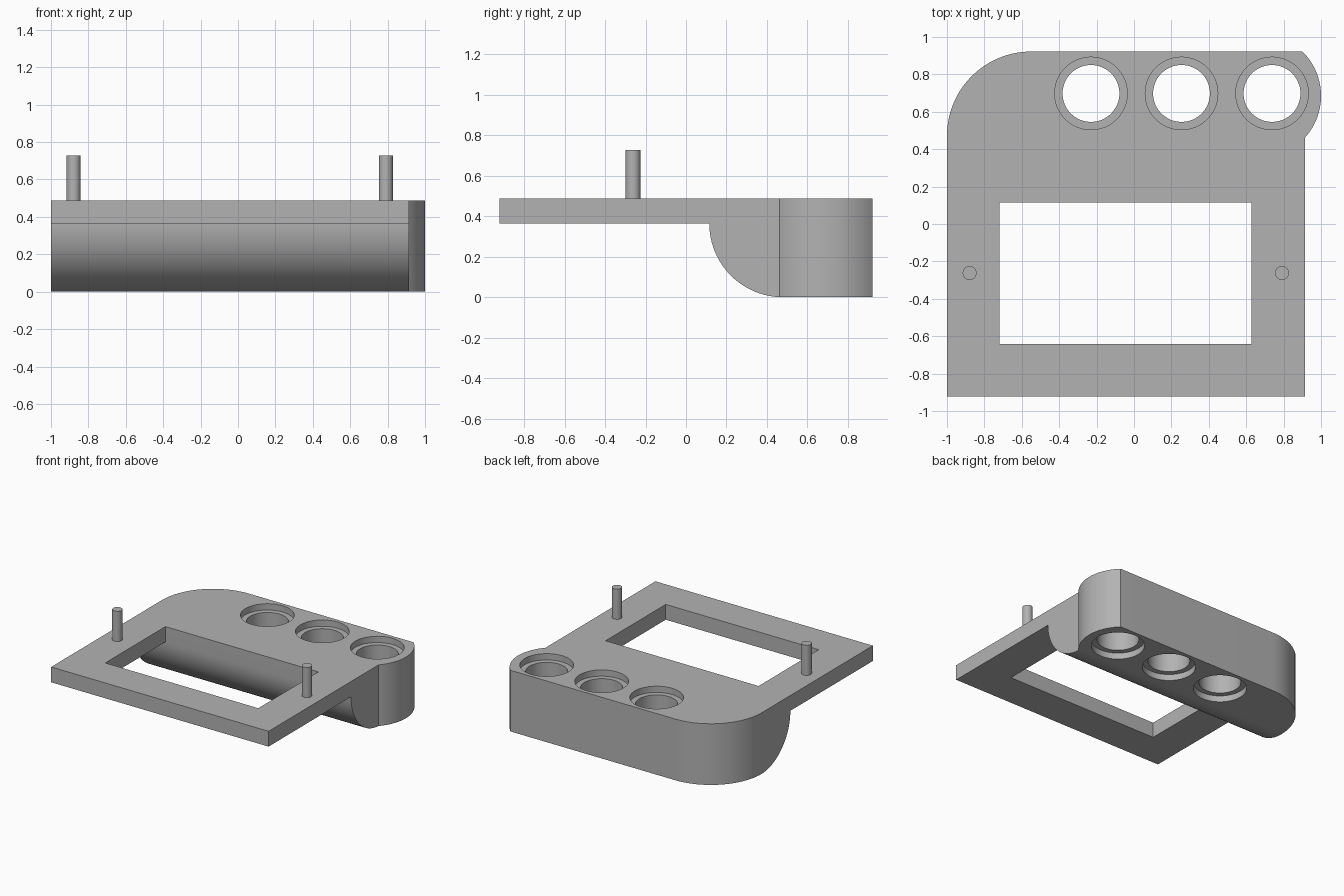
import bpy
import bmesh
import math
from mathutils import Vector

cube = bpy.data.objects.get("Cube")
if cube:
    bpy.data.objects.remove(cube, do_unlink=True)

TOP, UNDER = 0.487, 0.365      # plate top and underside
FRONT, BACK = -0.922, 0.922
BLOCK_FRONT = 0.115            # where the thick block begins

grey = bpy.data.materials.new("plain grey")
grey.use_nodes = True
COLOUR = (0.45, 0.45, 0.45, 1)
grey.diffuse_color = COLOUR
grey.node_tree.nodes["Principled BSDF"].inputs["Base Color"].default_value = COLOUR


def arc(cx, cy, r, start, end, steps=24):
    """Points along an arc, angles in degrees."""
    angles = [math.radians(start + (end - start) * i / steps) for i in range(steps + 1)]
    return [(cx + r * math.cos(a), cy + r * math.sin(a)) for a in angles]


def prism(name, points, direction):
    """Extrude a closed 3D outline along a direction."""
    bm = bmesh.new()
    face = bm.faces.new([bm.verts.new(p) for p in points])
    new = bmesh.ops.extrude_face_region(bm, geom=[face])["geom"]
    bmesh.ops.translate(bm, vec=Vector(direction),
                        verts=[v for v in new if isinstance(v, bmesh.types.BMVert)])
    bmesh.ops.recalc_face_normals(bm, faces=bm.faces)
    mesh = bpy.data.meshes.new(name)
    bm.to_mesh(mesh)
    bm.free()
    mesh.materials.append(grey)
    obj = bpy.data.objects.new(name, mesh)
    bpy.context.collection.objects.link(obj)
    return obj


def upright(name, outline, z0, z1):
    return prism(name, [(x, y, z0) for x, y in outline], (0, 0, z1 - z0))


def cylinder(name, x, y, r, z0, z1):
    return upright(name, arc(x, y, r, 0, 360, 64)[:-1], z0, z1)


def select(obj):
    bpy.ops.object.select_all(action='DESELECT')
    obj.select_set(True)
    bpy.context.view_layer.objects.active = obj


def boolean(target, tool, operation):
    select(target)
    mod = target.modifiers.new("cut", 'BOOLEAN')
    mod.object, mod.operation, mod.solver = tool, operation, 'EXACT'
    bpy.ops.object.modifier_apply(modifier=mod.name)
    bpy.data.objects.remove(tool, do_unlink=True)


# Side profile: thin plate running into a block with a rounded underside
r = UNDER
profile = [(FRONT, TOP), (FRONT, UNDER)]
profile += arc(BLOCK_FRONT + r, UNDER, r, 180, 270)
profile += [(BACK, 0), (BACK, TOP)]
body = prism("panel_body", [(-1.1, y, z) for y, z in profile], (2.2, 0, 0))

# Plan outline: one big rounded corner, and a bulge around the last hole
outline = [(-1, -1.1), (0.915, -1.1)]
outline += arc(0.667, 0.685, 0.333, -42, 46)
outline += [(0.897, 1.1), (-0.55, 1.1)]
outline += arc(-0.55, BACK - 0.45, 0.45, 90, 180)
boolean(body, upright("outline_tool", outline, -0.1, 0.6), 'INTERSECT')

# Window through the plate
window = [(-0.72, -0.642), (0.628, -0.642), (0.628, BLOCK_FRONT), (-0.72, BLOCK_FRONT)]
boolean(body, upright("window_tool", window, 0.3, 0.6), 'DIFFERENCE')

# Three through holes with a shallow wider recess at both ends
for x in (-0.23, 0.254, 0.738):
    for radius, z0, z1 in ((0.152, -0.1, 0.6), (0.194, TOP - 0.05, 0.6), (0.194, -0.1, 0.05)):
        boolean(body, cylinder("hole_tool", x, 0.698, radius, z0, z1), 'DIFFERENCE')

# Two upright pins
pins = [cylinder(side + "_pin", x, -0.262, 0.037, TOP, 0.727)
        for side, x in (("right", -0.879), ("left", 0.791))]

for obj in [body] + pins:
    select(obj)
    bpy.ops.object.shade_smooth_by_angle(angle=math.radians(30))
